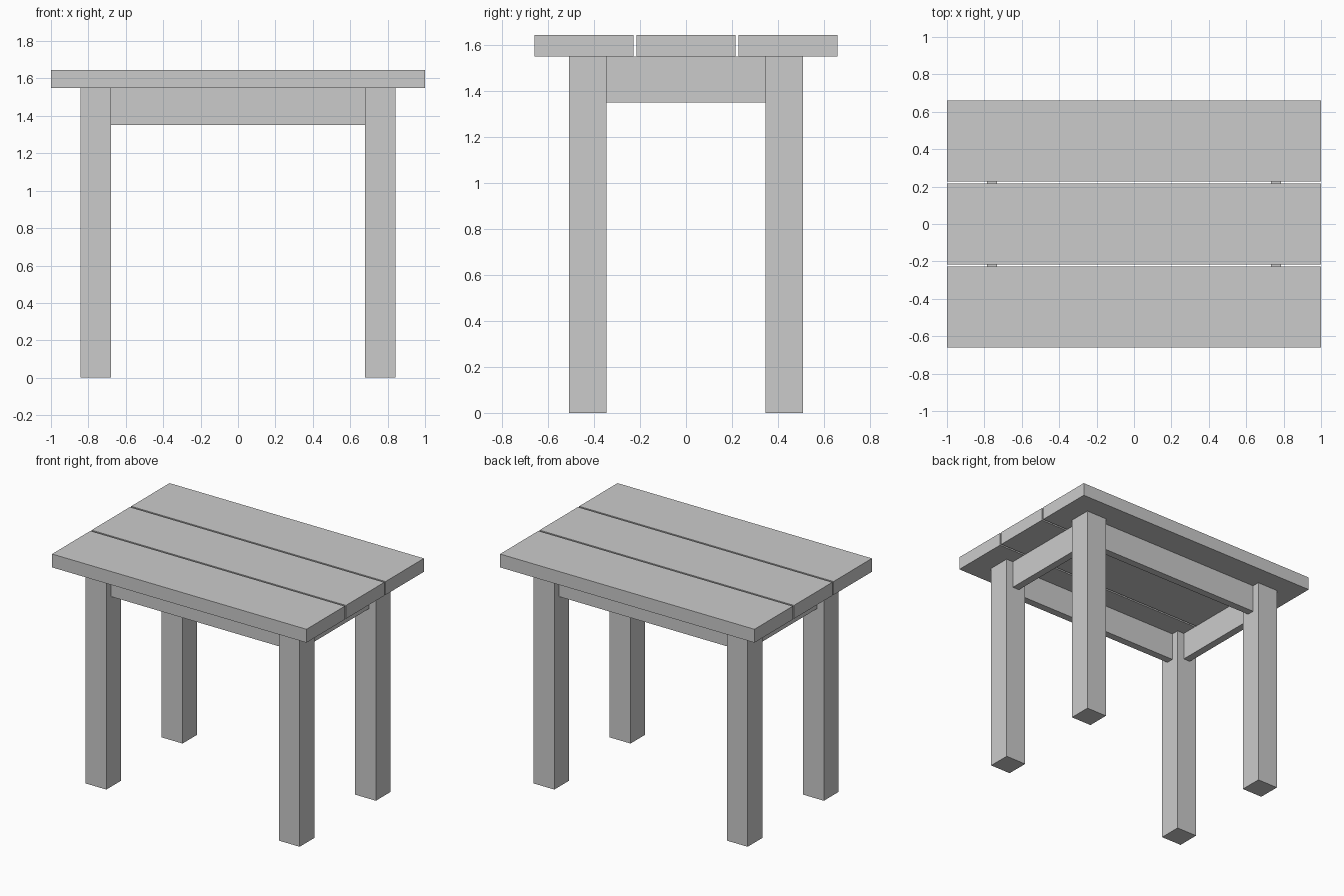
import bpy

# Remove the default cube
default_cube = bpy.data.objects.get("Cube")
if default_cube:
    bpy.data.objects.remove(default_cube, do_unlink=True)

# Single plain grey finish
GREY = (0.6, 0.6, 0.6, 1.0)
grey = bpy.data.materials.new("plain_grey")
grey.use_nodes = True
grey.diffuse_color = GREY
grey.node_tree.nodes["Principled BSDF"].inputs["Base Color"].default_value = GREY


def box(name, center, size):
    """Add a flat-sided box with the grey finish."""
    bpy.ops.mesh.primitive_cube_add(size=1, location=center)
    obj = bpy.context.object
    obj.name = name
    obj.scale = size
    bpy.ops.object.transform_apply(location=False, rotation=False, scale=True)
    obj.data.materials.append(grey)
    return obj


TOP_Z, UNDER_Z, APRON_Z = 1.645, 1.55, 1.35
LEG_X, LEG_Y, LEG = 0.76, 0.428, 0.164
PLANK_W, PITCH = 0.431, 0.444
APRON_T = 0.054

# Tabletop planks
for label, row in (("front", -1), ("middle", 0), ("back", 1)):
    box(f"{label}_plank", (0, row * PITCH, (TOP_Z + UNDER_Z) / 2),
        (2, PLANK_W, TOP_Z - UNDER_Z))

# Legs
for x_label, sx in (("right", -1), ("left", 1)):
    for y_label, sy in (("front", -1), ("back", 1)):
        box(f"{y_label}_{x_label}_leg", (sx * LEG_X, sy * LEG_Y, UNDER_Z / 2),
            (LEG, LEG, UNDER_Z))

# Aprons between the legs
apron_mid, apron_h = (UNDER_Z + APRON_Z) / 2, UNDER_Z - APRON_Z
for label, s in (("front", -1), ("back", 1)):
    box(f"{label}_apron", (0, s * LEG_Y, apron_mid),
        (2 * LEG_X - LEG, APRON_T, apron_h))
for label, s in (("right", -1), ("left", 1)):
    box(f"{label}_apron", (s * LEG_X, 0, apron_mid),
        (APRON_T, 2 * LEG_Y - LEG, apron_h))
